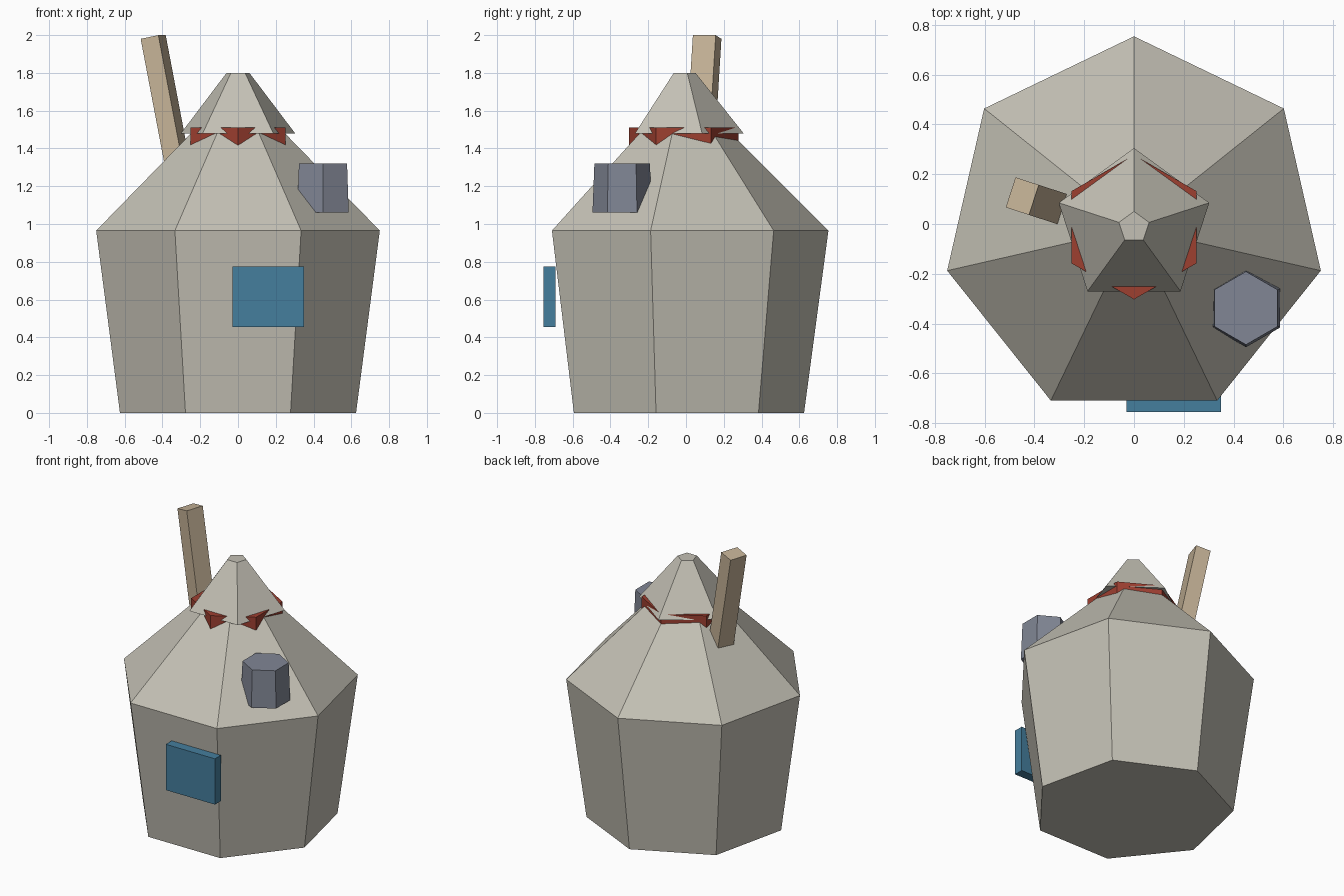
import bpy, bmesh
from math import sin, cos, pi, radians
from mathutils import Matrix

if "Cube" in bpy.data.objects:
    bpy.data.objects.remove(bpy.data.objects["Cube"])


def material(name, rgb):
    m = bpy.data.materials.new(name)
    m.diffuse_color = (*rgb, 1)
    m.use_nodes = True
    m.node_tree.nodes["Principled BSDF"].inputs["Base Color"].default_value = m.diffuse_color
    return m


def finish(name, bm, mat):
    bmesh.ops.recalc_face_normals(bm, faces=bm.faces[:])
    me = bpy.data.meshes.new(name)
    bm.to_mesh(me)
    bm.free()
    me.materials.append(mat)
    ob = bpy.data.objects.new(name, me)
    bpy.context.collection.objects.link(ob)
    return ob


def lathe(name, sides, cx, cy, profile, mat):
    """Flat-sided turned solid; profile is (radius, z), one corner towards +y."""
    bm = bmesh.new()
    rings = [[bm.verts.new((cx + r * sin(2 * pi * i / sides),
                            cy + r * cos(2 * pi * i / sides), z))
              for i in range(sides)] for r, z in profile]
    for lo, hi in zip(rings, rings[1:]):
        for i in range(sides):
            j = (i + 1) % sides
            bm.faces.new((lo[i], lo[j], hi[j], hi[i]))
    bm.faces.new(rings[0])
    bm.faces.new(rings[-1])
    return finish(name, bm, mat)


def box(name, size, matrix, mat):
    bm = bmesh.new()
    bmesh.ops.create_cube(bm, size=1, matrix=matrix @ Matrix.Diagonal((*size, 1)))
    return finish(name, bm, mat)


stone = material("stone", (0.55, 0.53, 0.46))
red = material("red", (0.34, 0.05, 0.03))
blue = material("blue", (0.06, 0.21, 0.34))
slate = material("slate", (0.22, 0.24, 0.30))
wood = material("wood", (0.56, 0.45, 0.31))

# Seven-sided body with sloping shoulder
lathe("body", 7, 0, -0.016, [(0.641, 0), (0.77, 0.965), (0.255, 1.48)], stone)

# Red hexagonal collar and five-sided cap
lathe("collar", 6, 0, -0.013, [(0.29, 1.39), (0.29, 1.51)], red)
lathe("cap", 5, 0, -0.013, [(0.318, 1.48), (0.0636, 1.80)], stone)

# Hexagonal knob on the shoulder
lathe("knob", 6, 0.45, -0.338, [(0.157, 1.06), (0.147, 1.32)], slate)

# Front label plate
box("plate", (0.38, 0.065, 0.32), Matrix.Translation((0.16, -0.7225, 0.615)), blue)

# Leaning stick, placed from the middle of its top end
length = 0.78
box("stick", (0.1, 0.127, length),
    Matrix.Translation((-0.449, 0.112, 1.99))
    @ Matrix.Rotation(radians(-18), 4, 'Z')
    @ Matrix.Rotation(radians(-11.3), 4, 'Y')
    @ Matrix.Translation((0, 0, -length / 2)), wood)
